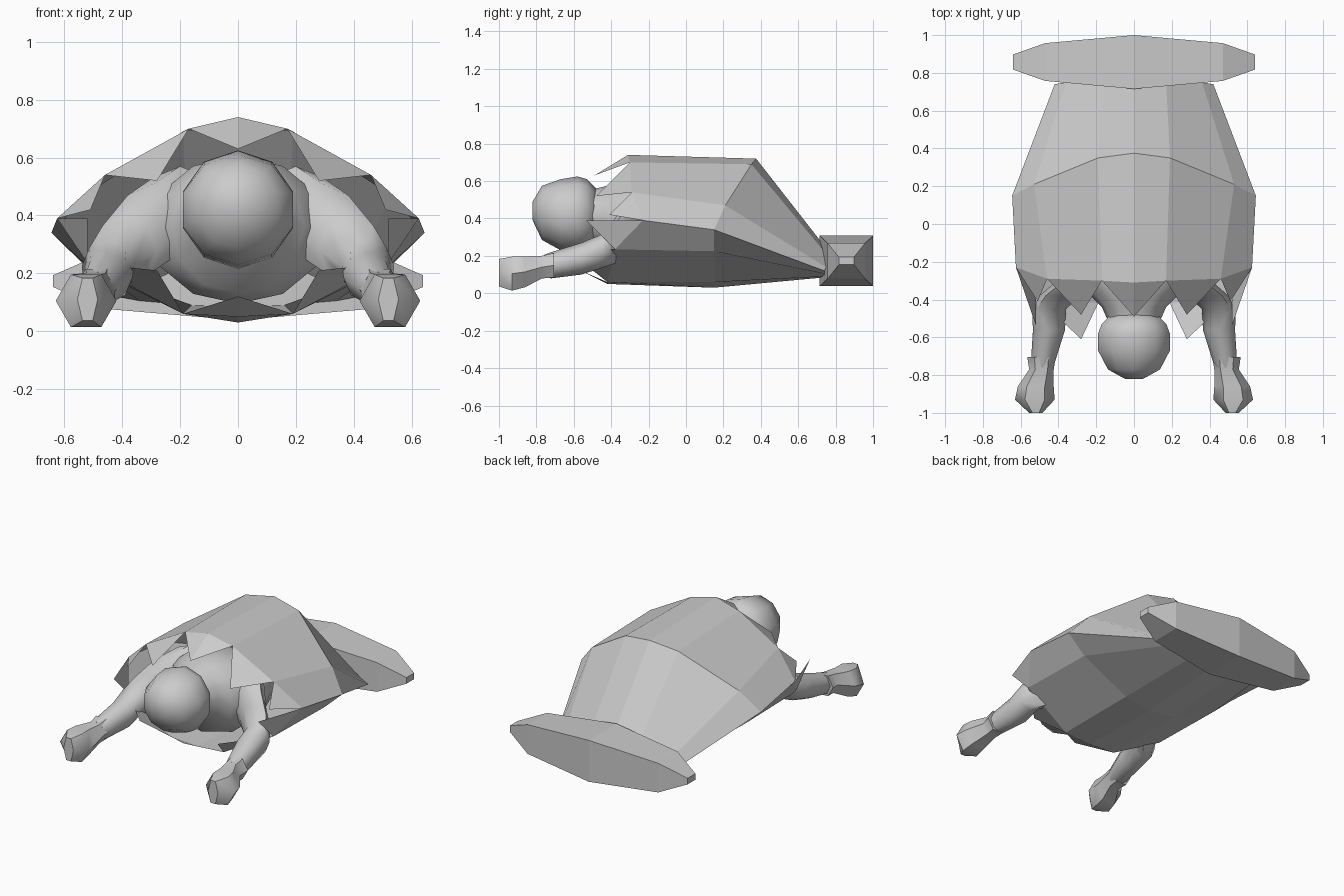
import bpy, math

if "Cube" in bpy.data.objects:
    bpy.data.objects.remove(bpy.data.objects["Cube"])


def make(name, verts, faces, mirror=False, smooth=False):
    me = bpy.data.meshes.new(name)
    me.from_pydata(verts, [], faces)
    me.update()
    ob = bpy.data.objects.new(name, me)
    bpy.context.collection.objects.link(ob)
    bpy.ops.object.select_all(action='DESELECT')
    bpy.context.view_layer.objects.active = ob
    ob.select_set(True)
    if smooth:
        bpy.ops.object.shade_smooth_by_angle(angle=math.radians(50))
    if mirror:
        m = ob.modifiers.new("Mirror", 'MIRROR')
        m.use_clip = True
    return ob


def loft(name, sections, n=10, turn=0.0, mirror=False):
    """Tube of elliptical rings (cx, y, cz, rx, rz), back to front, capped."""
    verts, faces = [], []
    for cx, y, cz, rx, rz in sections:
        for k in range(n):
            a = 2 * math.pi * k / n + turn
            verts.append((cx + rx * math.sin(a), y, cz + rz * math.cos(a)))
    for i in range(len(sections) - 1):
        for k in range(n):
            k2 = (k + 1) % n
            faces.append((i * n + k2, i * n + k, i * n + n + k, i * n + n + k2))
    last = (len(sections) - 1) * n
    faces.append(tuple(range(n)))
    faces.append(tuple(last + k for k in reversed(range(n))))
    return make(name, verts, faces, mirror, True)


# Body shell: half rings running from the top round to the belly, mirrored
rings = [
    [(0, -.31, .74), (.17, -.30, .70), (.46, -.29, .54), (.625, -.23, .39),
     (.52, -.38, .235), (.19, -.42, .06), (0, -.42, .05)],
    [(0, .375, .72), (.19, .35, .69), (.53, .21, .47), (.645, .15, .34),
     (.52, .15, .225), (.19, .15, .06), (0, .15, .03)],
    [(0, .75, .24), (.17, .75, .21), (.36, .75, .14), (.42, .74, .12),
     (.34, .74, .105), (.16, .74, .09), (0, .74, .085)],
]
# Tips of the jagged teeth round the opening, one per ring edge
tips = [(0, -.49, .63), (.28, -.48, .52), (.51, -.41, .42),
        (.52, -.535, .39), (.28, -.61, .21), (0, -.56, .12)]
verts = [p for r in rings for p in r] + tips
faces = []
for i in range(2):
    for j in range(6):
        a = i * 7 + j
        faces.append((a, a + 1, a + 8, a + 7))
faces.append(tuple(range(14, 21)))
faces += [(j + 1, j, 21 + j) for j in range(6)]
make("body_shell", verts, faces, mirror=True)

# Tail: spindle of square sections along x
verts, faces = [], []
stations = [(-.64, .04, .02), (-.47, .10, .095), (0, .1425, .135),
            (.47, .10, .095), (.64, .04, .02)]
for x, hy, hz in stations:
    for sy, sz in ((-1, -1), (1, -1), (1, 1), (-1, 1)):
        verts.append((x, .8575 + sy * hy, .173 + sz * hz))
for i in range(4):
    for k in range(4):
        k2 = (k + 1) % 4
        faces.append((i * 4 + k, i * 4 + 4 + k, i * 4 + 4 + k2, i * 4 + k2)[::-1])
faces += [(3, 2, 1, 0), (16, 17, 18, 19)]
make("tail_fin", verts, faces)

# Torso and neck inside the opening
loft("torso", [(0, .10, .33, .22, .16), (0, -.12, .35, .31, .23),
               (0, -.28, .35, .31, .255), (0, -.38, .36, .23, .23),
               (0, -.44, .40, .17, .17), (0, -.53, .42, .13, .13)], 12)

# Head
loft("head", [(0, -.48, .42, .13, .14), (0, -.53, .42, .18, .19),
              (0, -.58, .42, .20, .205), (0, -.67, .42, .20, .19),
              (0, -.77, .43, .145, .145), (0, -.82, .44, .05, .05)], 10)

# Arms
loft("arm", [(.20, -.20, .44, .13, .13), (.29, -.31, .37, .13, .14),
             (.39, -.38, .28, .11, .12), (.45, -.45, .225, .09, .09),
             (.45, -.56, .185, .085, .085), (.48, -.72, .15, .065, .07),
             (.485, -.76, .145, .055, .06)], 8, mirror=True)

# Hands with cuff
loft("hand", [(.49, -.705, .15, .075, .075), (.49, -.77, .14, .065, .07),
              (.52, -.86, .115, .095, .095), (.525, -.93, .105, .105, .105),
              (.52, -1.0, .11, .035, .085)], 6, math.radians(30), mirror=True)
